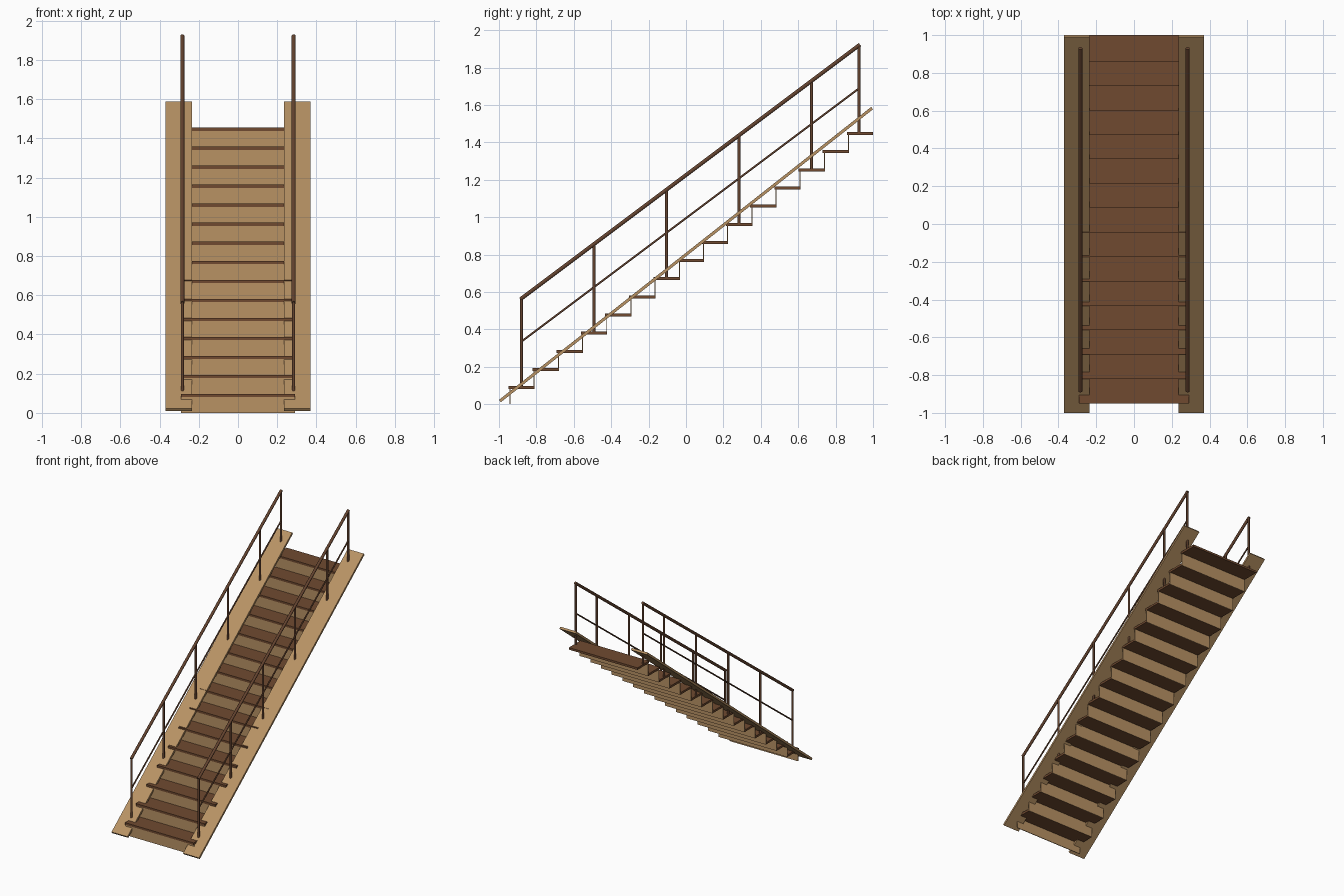
import bpy, math
from mathutils import Vector

cube = bpy.data.objects.get("Cube")
if cube:
    bpy.data.objects.remove(cube, do_unlink=True)


def material(name, rgb):
    # sRGB bytes to linear
    lin = [((c / 255 + 0.055) / 1.055) ** 2.4 for c in rgb]
    m = bpy.data.materials.new(name)
    m.use_nodes = True
    m.diffuse_color = (*lin, 1)
    m.node_tree.nodes["Principled BSDF"].inputs["Base Color"].default_value = (*lin, 1)
    return m


light_wood = material("light wood", (184, 146, 100))
dark_wood = material("dark wood", (112, 74, 48))
rail_brown = material("rail brown", (100, 67, 47))


def box(name, centre, size, mat, tilt=0):
    bpy.ops.mesh.primitive_cube_add(size=1, location=centre, rotation=(tilt, 0, 0))
    ob = bpy.context.object
    ob.name = name
    ob.scale = size
    ob.data.materials.append(mat)
    return ob


def rod(name, a, b, radius):
    a, b = Vector(a), Vector(b)
    d = b - a
    bpy.ops.mesh.primitive_cylinder_add(vertices=12, radius=radius, depth=d.length,
                                        location=(a + b) / 2)
    ob = bpy.context.object
    ob.name = name
    ob.rotation_euler = d.to_track_quat('Z', 'Y').to_euler()
    ob.data.materials.append(rail_brown)
    bpy.ops.object.shade_smooth_by_angle(angle=math.radians(40))
    return ob


# Steps: dark treads on thin light risers
STEPS, RISE, RUN = 15, 0.097, 0.1293
DEPTH, THICK, WIDTH = 0.14, 0.016, 0.58
for k in range(STEPS):
    front = -0.95 + RUN * k
    top = RISE * (k + 1)
    box(f"tread_{k + 1}", (0, front + DEPTH / 2, top - THICK / 2),
        (WIDTH, DEPTH, THICK), dark_wood)
    low = max(0, top - RISE - THICK)
    high = top - THICK
    box(f"riser_{k + 1}", (0, front + 0.009, (low + high) / 2),
        (WIDTH, 0.005, high - low), light_wood)

# Sloping side boards
SLOPE = math.atan(0.787)
for side, s in (("left", 1), ("right", -1)):
    box(f"{side}_side_board", (s * 0.3025, 0, 0.8), (0.135, 2.532, 0.016),
        light_wood, SLOPE)

# Railings: posts standing on treads, handrail and middle rail
Y0, Y1 = -0.88, 0.925


def rail_z(y, start):
    return start + (y - Y0) * 0.75


for side, s in (("left", 1), ("right", -1)):
    x = s * 0.284
    for i, step in enumerate((0, 3, 6, 9, 12, 14)):
        y = Y1 if step == 14 else Y0 + RUN * step
        rod(f"{side}_post_{i + 1}", (x, y, RISE * (step + 1)),
            (x, y, rail_z(y, 0.565)), 0.008)
    rod(f"{side}_handrail", (x, Y0 - 0.005, rail_z(Y0 - 0.005, 0.565)),
        (x, Y1 + 0.005, rail_z(Y1 + 0.005, 0.565)), 0.0105)
    rod(f"{side}_middle_rail", (x, Y0, rail_z(Y0, 0.335)),
        (x, Y1, rail_z(Y1, 0.335)), 0.0055)
